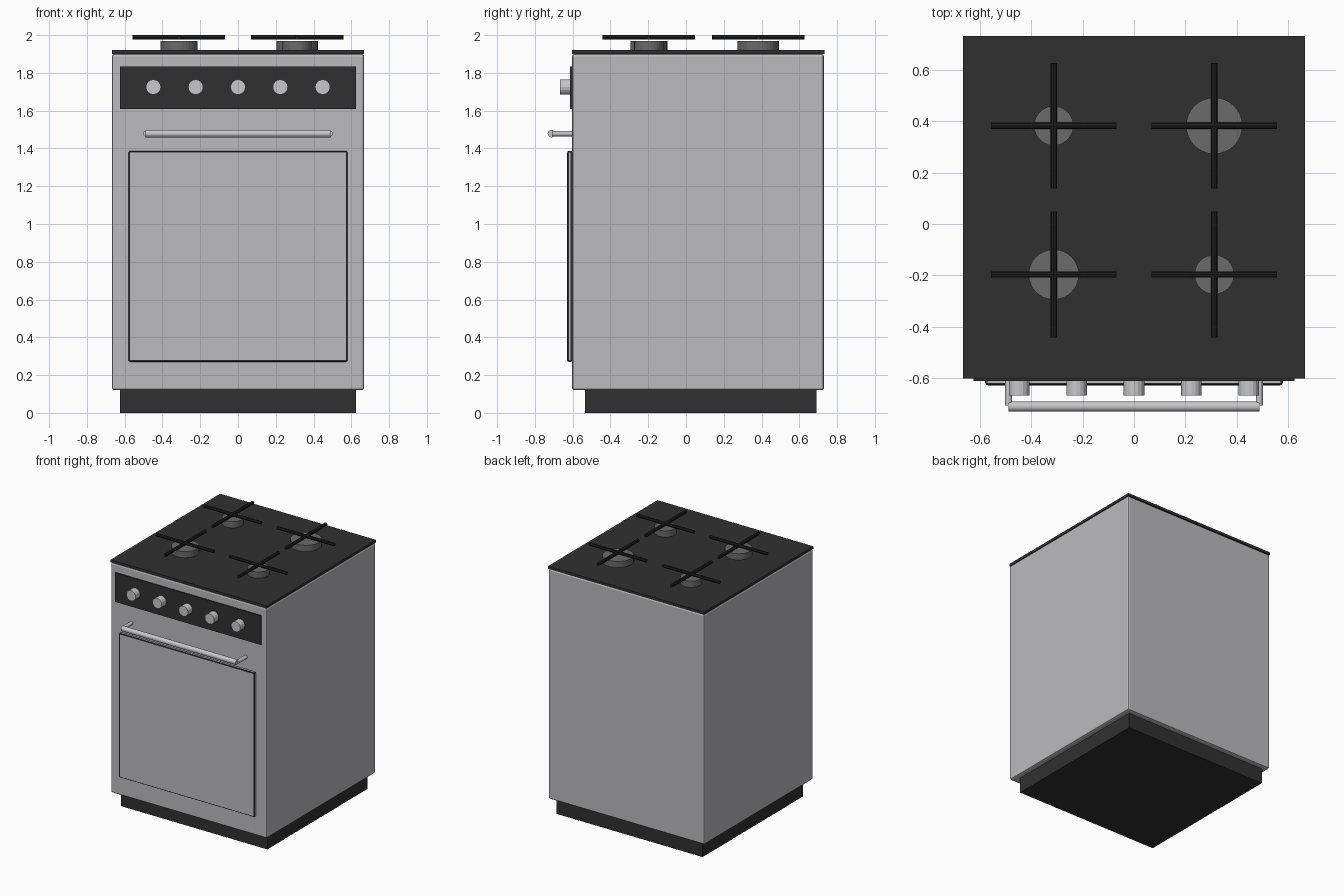
import bpy
import math
from mathutils import Vector

if "Cube" in bpy.data.objects:
    bpy.data.objects.remove(bpy.data.objects["Cube"])


def material(name, r, g, b):
    m = bpy.data.materials.new(name)
    m.use_nodes = True
    m.diffuse_color = (r, g, b, 1)
    m.node_tree.nodes["Principled BSDF"].inputs["Base Color"].default_value = (r, g, b, 1)
    return m


STEEL = material("brushed steel", 0.5, 0.5, 0.52)
CHROME = material("bright metal", 0.58, 0.58, 0.6)
BLACK = material("black enamel", 0.03, 0.03, 0.03)
IRON = material("cast iron", 0.014, 0.014, 0.014)
BURNER = material("burner grey", 0.145, 0.145, 0.145)


def box(name, low, high, mat, bevel=0, segments=2, edge_mat=None):
    low, high = Vector(low), Vector(high)
    bpy.ops.mesh.primitive_cube_add(size=1, location=(low + high) / 2)
    o = bpy.context.object
    o.name = name
    o.scale = high - low
    bpy.ops.object.transform_apply(location=False, rotation=False, scale=True)
    o.data.materials.append(mat)
    if edge_mat:
        o.data.materials.append(edge_mat)
    if bevel:
        mod = o.modifiers.new("Bevel", "BEVEL")
        mod.width = bevel
        mod.segments = segments
        if edge_mat:
            mod.material = 1
    return o


def rod(name, start, end, radius, mat, sides=16):
    start, end = Vector(start), Vector(end)
    axis = end - start
    bpy.ops.mesh.primitive_cylinder_add(vertices=sides, radius=radius, depth=axis.length,
                                        location=(start + end) / 2,
                                        rotation=axis.to_track_quat("Z", "Y").to_euler())
    o = bpy.context.object
    o.name = name
    o.data.materials.append(mat)
    return o


# Cabinet, plinth and hob plate
box("plinth", (-0.625, -0.535, 0), (0.625, 0.69, 0.13), BLACK)
box("cabinet", (-0.667, -0.603, 0.12), (0.667, 0.73, 1.9), STEEL, 0.012)
box("hob_plate", (-0.667, -0.603, 1.9), (0.667, 0.733, 1.92), BLACK)

# Control panel with a row of knobs
box("control_panel", (-0.625, -0.613, 1.61), (0.625, -0.59, 1.835), BLACK)
for i in range(5):
    x = (i - 2) * 0.224
    rod(f"knob_{i + 1}", (x, -0.61, 1.725), (x, -0.668, 1.725), 0.04, CHROME)

# Oven door with dark rounded edges
box("oven_door", (-0.58, -0.629, 0.27), (0.58, -0.602, 1.387), STEEL, 0.009, 2, BLACK)

# Door handle on two posts
rod("handle_bar", (-0.49, -0.712, 1.478), (0.49, -0.712, 1.478), 0.02, CHROME)
for side, x in (("left", 0.489), ("right", -0.489)):
    rod(f"handle_post_{side}", (x, -0.6, 1.478), (x, -0.707, 1.478), 0.014, CHROME, 12)

# Burners, each under a crossed pan support
burners = {"back_right": (-0.313, 0.383, 0.077), "back_left": (0.313, 0.383, 0.11),
           "front_right": (-0.313, -0.197, 0.098), "front_left": (0.313, -0.197, 0.077)}
for place, (x, y, radius) in burners.items():
    rod(f"burner_{place}", (x, y, 1.92), (x, y, 1.968), radius, BURNER, 32)
    centre = Vector((x, y, 1.988))
    for way, arm in (("across", Vector((0.245, 0, 0))), ("along", Vector((0, 0.245, 0)))):
        rod(f"pan_support_{place}_{way}", centre - arm, centre + arm, 0.0125, IRON, 8)
